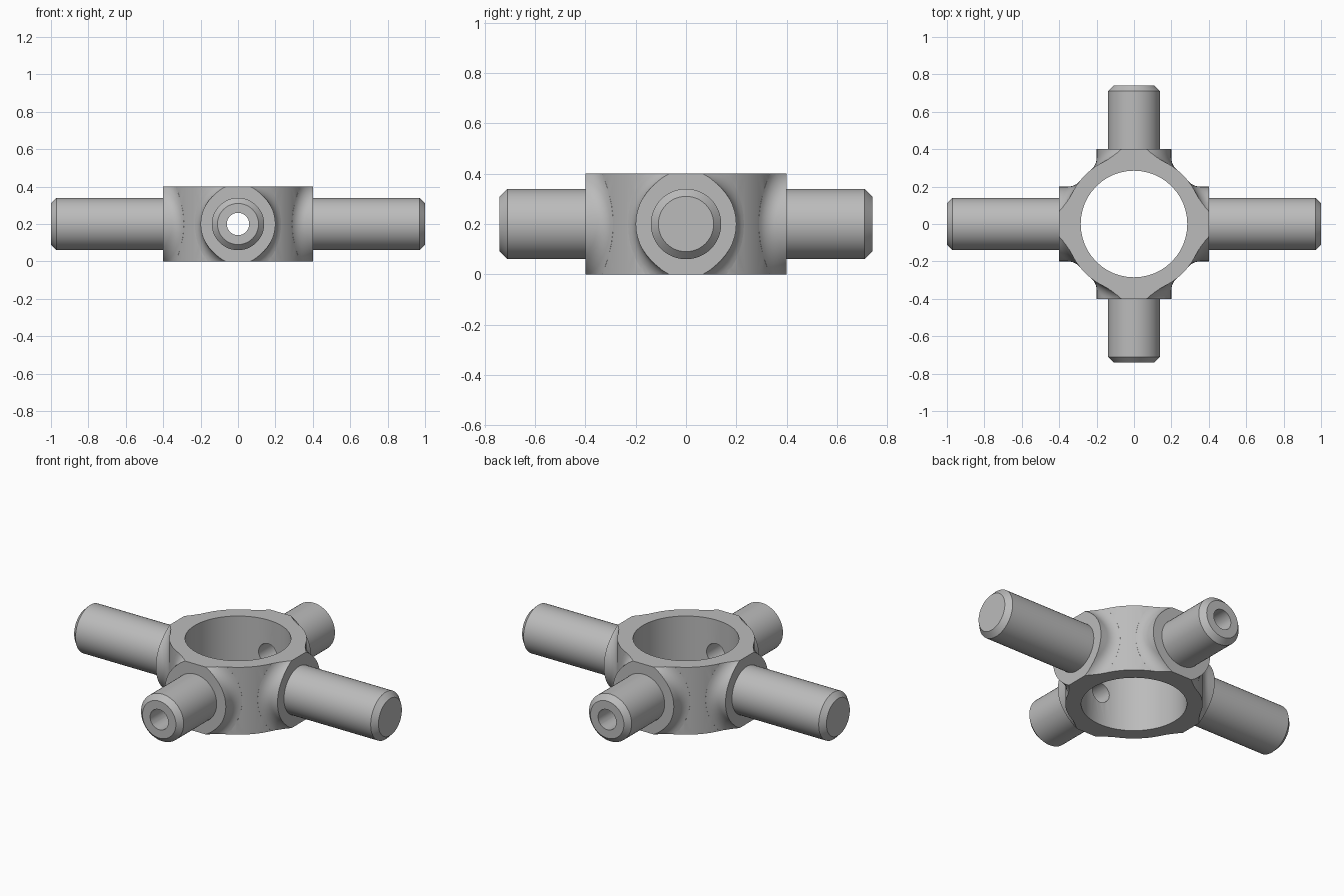
import bpy, bmesh, math
from mathutils import Vector, Matrix

if "Cube" in bpy.data.objects:
    bpy.data.objects.remove(bpy.data.objects["Cube"])

R_OUT, R_IN, H = 0.37, 0.285, 0.4       # central ring
R_BOSS, BOSS_END, FILLET = 0.2, 0.4, 0.08
R_ARM, CHAMFER, R_HOLE = 0.14, 0.03, 0.06
N = 48

steel = bpy.data.materials.new("plain grey")
steel.diffuse_color = (0.5, 0.5, 0.5, 1)
steel.use_nodes = True
steel.node_tree.nodes["Principled BSDF"].inputs["Base Color"].default_value = steel.diffuse_color


def skin(name, rows, matrix=Matrix()):
    """Closed solid through a list of equally sized point loops."""
    bm = bmesh.new()
    loops = [[bm.verts.new(matrix @ Vector(p)) for p in row] for row in rows]
    n = len(loops[0])
    for a, b in zip(loops, loops[1:]):
        for i in range(n):
            j = (i + 1) % n
            bm.faces.new((a[i], a[j], b[j], b[i]))
    bm.faces.new(loops[0])
    bm.faces.new(loops[-1])
    bmesh.ops.recalc_face_normals(bm, faces=bm.faces)
    me = bpy.data.meshes.new(name)
    bm.to_mesh(me)
    bm.free()
    me.materials.append(steel)
    ob = bpy.data.objects.new(name, me)
    bpy.context.collection.objects.link(ob)
    return ob


def lathe(name, profile, matrix=Matrix(), n=N):
    """Solid of revolution about local x; profile is (x, radius)."""
    ang = [2 * math.pi * i / n for i in range(n)]
    return skin(name, [[(x, r * math.cos(a), r * math.sin(a)) for a in ang]
                       for x, r in profile], matrix)


def flange_rows():
    """Round boss with a rolling-ball fillet down onto the ring wall."""
    cols = []
    for i in range(N):
        a = 2 * math.pi * i / N
        c, s = math.cos(a), math.sin(a)
        rc, k = R_BOSS + FILLET, R_OUT / (R_OUT + FILLET)
        xc = math.sqrt((R_OUT + FILLET) ** 2 - (rc * c) ** 2)
        ball = Vector((xc, rc * c, rc * s))
        d0 = Vector((0, -c, -s))
        d1 = (Vector((xc * k, rc * c * k, rc * s)) - ball).normalized()
        col = [Vector((0.55, R_BOSS * c, R_BOSS * s))]
        col += [ball + d0.slerp(d1, j / 6) * FILLET for j in range(7)]
        col.append(Vector((0.12, col[-1].y, col[-1].z)))
        cols.append(col)
    return list(zip(*cols))


def boolean(target, tool, op):
    mod = target.modifiers.new(op, 'BOOLEAN')
    mod.operation, mod.solver, mod.object = op, 'EXACT', tool
    bpy.context.view_layer.objects.active = target
    bpy.ops.object.modifier_apply(modifier=mod.name)
    bpy.data.objects.remove(tool, do_unlink=True)


def placed(k):
    return Matrix.Translation((0, 0, H / 2)) @ Matrix.Rotation(k * math.pi / 2, 4, 'Z')


upright = Matrix.Translation((0, 0, H / 2)) @ Matrix.Rotation(math.pi / 2, 4, 'Y')

# central ring with four filleted bosses, trimmed to a flat block
hub = lathe("cross_hub", [(-0.35, R_OUT), (0.35, R_OUT)], upright, 64)
for k in range(4):
    boolean(hub, skin("boss", flange_rows(), placed(k)), 'UNION')
e = BOSS_END
square = [(-e, -e), (e, -e), (e, e), (-e, e)]
trim = skin("trim_block", [[(x, y, z) for x, y in square] for z in (0, H)])
boolean(hub, trim, 'INTERSECT')

# chamfered arms: long along x, short along y
for k in range(4):
    end = 0.74 if k % 2 else 1.0
    arm = lathe("arm", [(0.2, R_ARM), (end - CHAMFER, R_ARM),
                        (end, R_ARM - CHAMFER)], placed(k))
    boolean(hub, arm, 'UNION')

# central bore, and the small hole through the short arms
boolean(hub, lathe("bore", [(-0.5, R_IN), (0.5, R_IN)], upright), 'DIFFERENCE')
boolean(hub, lathe("pin_hole", [(-1, R_HOLE), (1, R_HOLE)], placed(1), 24), 'DIFFERENCE')

bpy.ops.object.select_all(action='DESELECT')
hub.select_set(True)
bpy.context.view_layer.objects.active = hub
bpy.ops.object.shade_smooth_by_angle(angle=math.radians(30))
